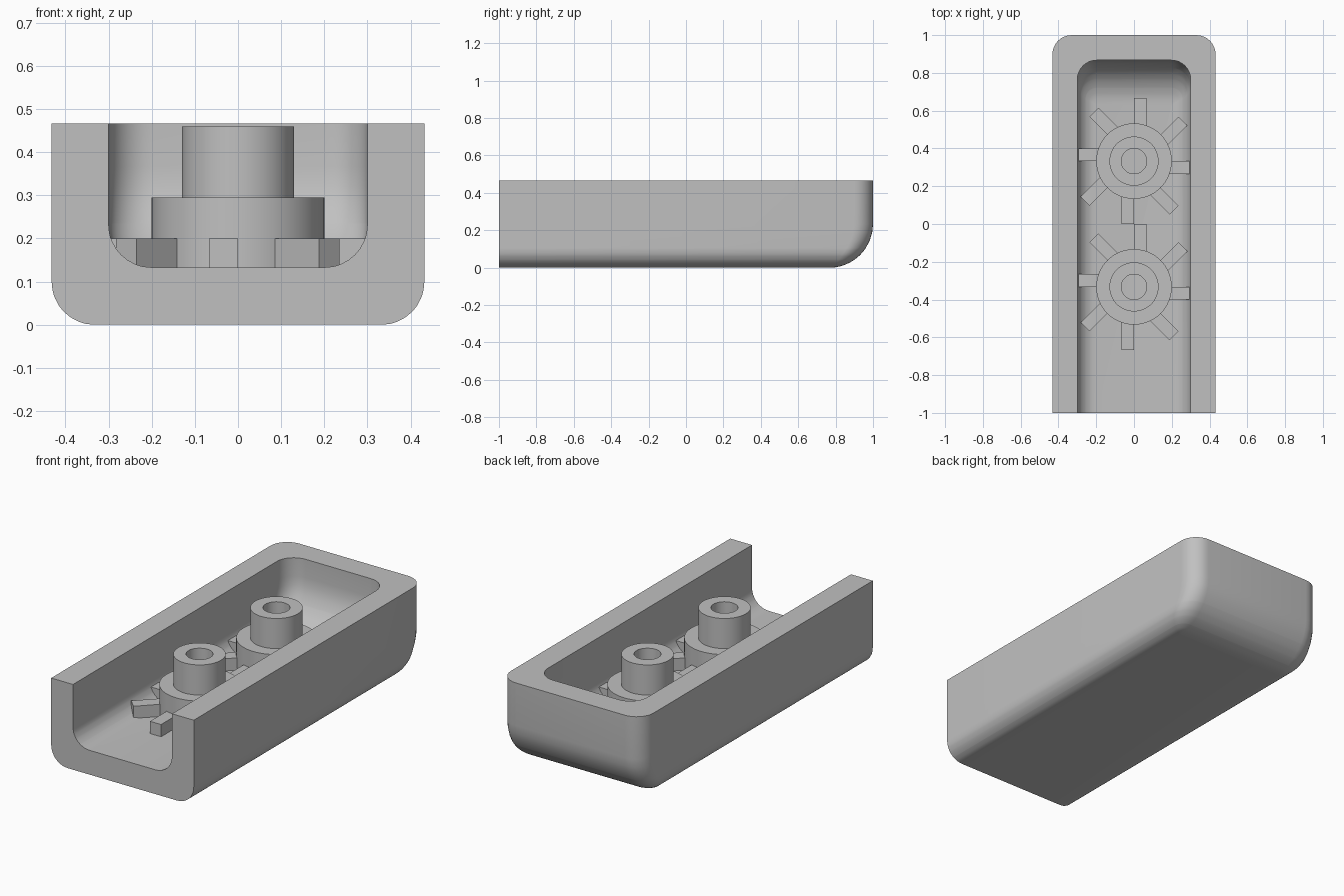
import bpy, bmesh, math
from mathutils import Matrix, Vector

if "Cube" in bpy.data.objects:
    bpy.data.objects.remove(bpy.data.objects["Cube"])

grey = bpy.data.materials.new("plain_grey")
grey.diffuse_color = (0.53, 0.53, 0.53, 1)
grey.use_nodes = True
grey.node_tree.nodes["Principled BSDF"].inputs["Base Color"].default_value = grey.diffuse_color

FLOOR, TOP = 0.133, 0.467


def finish(bm, name):
    bmesh.ops.recalc_face_normals(bm, faces=bm.faces)
    me = bpy.data.meshes.new(name)
    bm.to_mesh(me)
    bm.free()
    me.materials.append(grey)
    ob = bpy.data.objects.new(name, me)
    bpy.context.collection.objects.link(ob)
    bpy.ops.object.select_all(action='DESELECT')
    ob.select_set(True)
    bpy.context.view_layer.objects.active = ob
    bpy.ops.object.shade_smooth_by_angle(angle=math.radians(30))
    return ob


def inset(h, r):
    """Inward shift of a rounded lower edge at height h."""
    return r - math.sqrt(max(r * r - (r - h) ** 2, 0)) if h < r else 0


def u_loops(bm, hx, yb, z0, r=0.1, back_r=0.234, n=8):
    """Stacked U-shaped loops, open at the front, rounded below and behind."""
    hs = {round(q * (1 - math.cos(i * math.pi / 2 / n)), 4)
          for q in (r, back_r) for i in range(n + 1)}
    loops = []
    for h in sorted(hs) + [TOP - z0]:
        s, b = inset(h, r), inset(h, back_r)
        c = r - s + 0.002
        x, y = hx - s, yb - b
        right = [(x, -1)] + [(x - c + c * math.cos(t), y - c + c * math.sin(t))
                             for t in (i * math.pi / 2 / n for i in range(n + 1))]
        pts = right + [(-px, py) for px, py in reversed(right)]
        loops.append([bm.verts.new((px, py, z0 + h)) for px, py in pts])
    return loops


# Open-fronted trough: outer shell, rim and cavity in one closed surface
bm = bmesh.new()
outer = u_loops(bm, 0.432, 1.0, 0)
inner = u_loops(bm, 0.30, 0.867, FLOOR)
loops = outer + inner[::-1]
for a, b in zip(loops, loops[1:]):
    for i in range(len(a) - 1):
        bm.faces.new((a[i], a[i + 1], b[i + 1], b[i]))
bm.faces.new(loops[0])
bm.faces.new(loops[-1])
bm.faces.new([l[0] for l in loops] + [l[-1] for l in reversed(loops)])
finish(bm, "trough")


def hub(name, cy, n=64):
    """Stepped round hub with a bore."""
    prof = [(0.067, 0.13), (0.067, 0.46), (0.13, 0.46),
            (0.13, 0.295), (0.2, 0.295), (0.2, 0.13)]
    bm = bmesh.new()
    rings = [[bm.verts.new((r * math.cos(2 * math.pi * i / n),
                            cy + r * math.sin(2 * math.pi * i / n), z))
              for i in range(n)] for r, z in prof]
    for a, b in zip(rings, rings[1:] + rings[:1]):
        for i in range(n):
            j = (i + 1) % n
            bm.faces.new((a[i], a[j], b[j], b[i]))
    finish(bm, name)


def paddles(name, cy):
    """Eight off-centre paddles turned about the hub axis."""
    bm = bmesh.new()
    y0, y1, w, z0, z1 = 0.18, 0.333, 0.067, 0.13, 0.2
    for k in range(8):
        m = (Matrix.Translation((0, cy, 0)) @ Matrix.Rotation(k * math.pi / 4, 4, 'Z')
             @ Matrix.Translation((w / 2, (y0 + y1) / 2, (z0 + z1) / 2))
             @ Matrix.Diagonal((w, y1 - y0, z1 - z0, 1)))
        bmesh.ops.create_cube(bm, size=1, matrix=m)
    finish(bm, name)


# Two paddle wheels
for label, cy in (("front", -0.333), ("rear", 0.333)):
    hub(label + "_hub", cy)
    paddles(label + "_paddles", cy)
